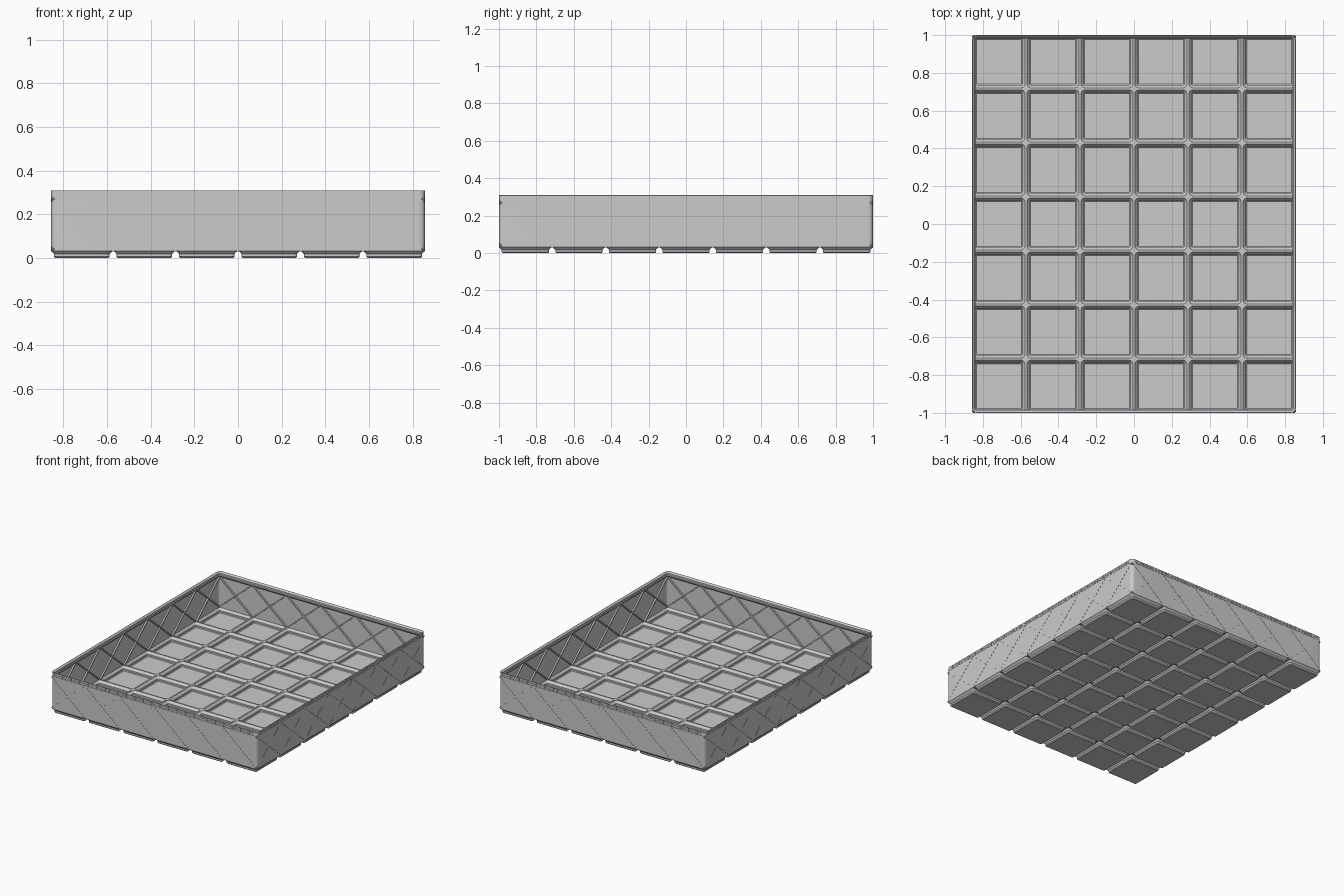
import bpy, bmesh, math
from mathutils import Matrix, Vector

if "Cube" in bpy.data.objects:
    bpy.data.objects.remove(bpy.data.objects["Cube"])

S = 2 / 293.5                  # millimetres to units
P = 42 * S                     # cell pitch
NX, NY = 6, 7
HX, HY = (NX * 42 - 0.5) * S / 2, 1.0
R = 3.75 * S                   # outer corner radius
T = 0.004                      # wall thickness
TOP = 0.31

grey = bpy.data.materials.new("light_grey_plastic")
grey.diffuse_color = (0.6, 0.6, 0.6, 1)
grey.use_nodes = True
grey.node_tree.nodes["Principled BSDF"].inputs["Base Color"].default_value = grey.diffuse_color


def finish(name, bm):
    bmesh.ops.recalc_face_normals(bm, faces=bm.faces)
    me = bpy.data.meshes.new(name)
    bm.to_mesh(me)
    bm.free()
    me.materials.append(grey)
    ob = bpy.data.objects.new(name, me)
    bpy.context.collection.objects.link(ob)
    return ob


def smooth(ob):
    bpy.ops.object.select_all(action='DESELECT')
    ob.select_set(True)
    bpy.context.view_layer.objects.active = ob
    bpy.ops.object.shade_smooth_by_angle(angle=math.radians(30))


def ring(bm, cx, cy, hx, hy, inset, z, seg=6):
    """Rounded rectangle of vertices."""
    r = max(R - inset, 0.003)
    out = []
    for k, (sx, sy) in enumerate(((1, 1), (-1, 1), (-1, -1), (1, -1))):
        for j in range(seg + 1):
            a = math.pi / 2 * (k + j / seg)
            out.append(bm.verts.new((cx + sx * (hx - inset - r) + r * math.cos(a),
                                     cy + sy * (hy - inset - r) + r * math.sin(a), z)))
    return out


def loft(bm, rings, closed=False):
    pairs = list(zip(rings, rings[1:])) + ([(rings[-1], rings[0])] if closed else [])
    for a, b in pairs:
        n = len(a)
        for i in range(n):
            bm.faces.new((a[i], a[(i + 1) % n], b[(i + 1) % n], b[i]))
    if not closed:
        bm.faces.new(rings[0])
        bm.faces.new(rings[-1])


def prism(bm, low, high):
    a = [bm.verts.new(p) for p in low]
    b = [bm.verts.new(p) for p in high]
    loft(bm, [a, b])


# Four sides: rotation, distance of the face, cell count along it
SIDES = [(Matrix.Rotation(k * math.pi / 2, 3, 'Z'), (HY, HX)[k % 2], (NX, NY)[k % 2])
         for k in range(4)]


def bar(bm, side, p, q, width, v0, v1):
    """Straight bar on a side wall from p to q (along, height), depth v0 to v1 inward."""
    m, d, _ = side
    p, q = Vector(p), Vector(q)
    t = (q - p).normalized() * width / 2
    n = Vector((-t.y, t.x))
    quad = (p - n, q - n, q + n, p + n)
    prism(bm, *[[m @ Vector((c.x, v - d, c.y)) for c in quad] for v in (v0, v1)])


def diagonals(bm, lean, width, v0, v1, trim):
    """One diagonal per cell on every side."""
    for side in SIDES:
        for i in range(side[2]):
            c = (i + 0.5 - side[2] / 2) * P
            h = P / 2 * (1 - trim)
            zm, zh = 0.156, 0.122 * (1 - trim)
            bar(bm, side, (c - lean * h, zm - zh), (c + lean * h, zm + zh), width, v0, v1)


# Hollow feet, stepped outside and inside
bm = bmesh.new()
half = 41.5 * S / 2
FOOT = [(0.0203, 0), (0.0148, 0.0055), (0.0148, 0.0177), (0.0002, 0.0324), (0.0002, 0.036),
        (0.0035, 0.036), (0.0178, 0.0195), (0.0178, 0.0085), (0.0228, 0.004)]
for i in range(NX):
    for j in range(NY):
        cx, cy = (i + 0.5 - NX / 2) * P, (j + 0.5 - NY / 2) * P
        loft(bm, [ring(bm, cx, cy, half, half, ins, z) for ins, z in FOOT])
smooth(finish("hollow_feet", bm))

# Ridges closing the grooves between the feet
bm = bmesh.new()
Z0, Z1 = 0.030, 0.0365


def block(x0, x1, y0, y1):
    base = ((x0, y0), (x1, y0), (x1, y1), (x0, y1))
    prism(bm, [(x, y, Z0) for x, y in base], [(x, y, Z1) for x, y in base])


xs = [(i - NX / 2) * P for i in range(1, NX)]
ys = [(j - NY / 2) * P for j in range(1, NY)]
for x in xs:
    block(x - 0.005, x + 0.005, -HY + 0.001, HY - 0.001)
for y in ys:
    block(-HX + 0.001, HX - 0.001, y - 0.005, y + 0.005)
finish("floor_ridges", bm)

# Concave star plates where ridges cross
bm = bmesh.new()
rs = R + 0.003
star = []
for k in range(4):
    sx, sy = ((1, 1), (-1, 1), (-1, -1), (1, -1))[k]
    for j in range(5):
        a = math.pi * (1.5 + k / 2 - j / 8)
        star.append((sx * rs + (rs - 0.002) * math.cos(a), sy * rs + (rs - 0.002) * math.sin(a)))
star.sort(key=lambda p: math.atan2(p[1], p[0]))
for x in xs:
    for y in ys:
        prism(bm, [(x + a, y + b, Z0) for a, b in star],
              [(x + a, y + b, Z1 + 0.0004) for a, b in star])
finish("crossing_stars", bm)

# Outer wall with stacking lip
bm = bmesh.new()
WALL = [(0, 0.0324), (0, TOP - 0.001), (0.001, TOP), (0.002, TOP), (0.013, 0.2985),
        (0.013, 0.2865), (0.0175, 0.282), (0.0175, 0.278), (T, 0.2645), (T, 0.0324)]
loft(bm, [ring(bm, 0, 0, HX, HY, ins, z, 8) for ins, z in WALL], closed=True)
wall = finish("outer_wall", bm)

# Fine slits: two diagonal sets, then the seam and ticks of the lip band
cutters = []
for lean in (1, -1):
    bm = bmesh.new()
    diagonals(bm, lean, 0.0014, -0.002, 0.003, 0.05)
    cutters.append(finish("diagonal_slit_cutter", bm))
bm = bmesh.new()
for side in SIDES:
    a = (HX, HY)[side[2] == NY] - R - 0.002
    for z in (0.281, 0.295):
        bar(bm, side, (-a, z), (a, z), 0.0016, -0.002, 0.003)
    n = round(2 * a / 0.035)
    for i in range(n + 1):
        u = -a + 2 * a * i / n
        for z in (0.284, 0.2975):
            bar(bm, side, (u, z), (u, z + 0.0085), 0.0025, -0.002, 0.003)
cutters.append(finish("lip_slit_cutter", bm))
bpy.context.view_layer.objects.active = wall
for c in cutters:
    c.hide_render = True
    mod = wall.modifiers.new("slits", 'BOOLEAN')
    mod.operation, mod.solver, mod.object = 'DIFFERENCE', 'EXACT', c
    bpy.ops.object.modifier_apply(modifier=mod.name)
for c in cutters:
    bpy.data.objects.remove(c)
smooth(wall)

# Crossed ribs on the inside of the walls
bm = bmesh.new()
for lean in (1, -1):
    diagonals(bm, lean, 0.009, T - 0.0005, 0.015, 0.03)
finish("crossed_ribs", bm)
